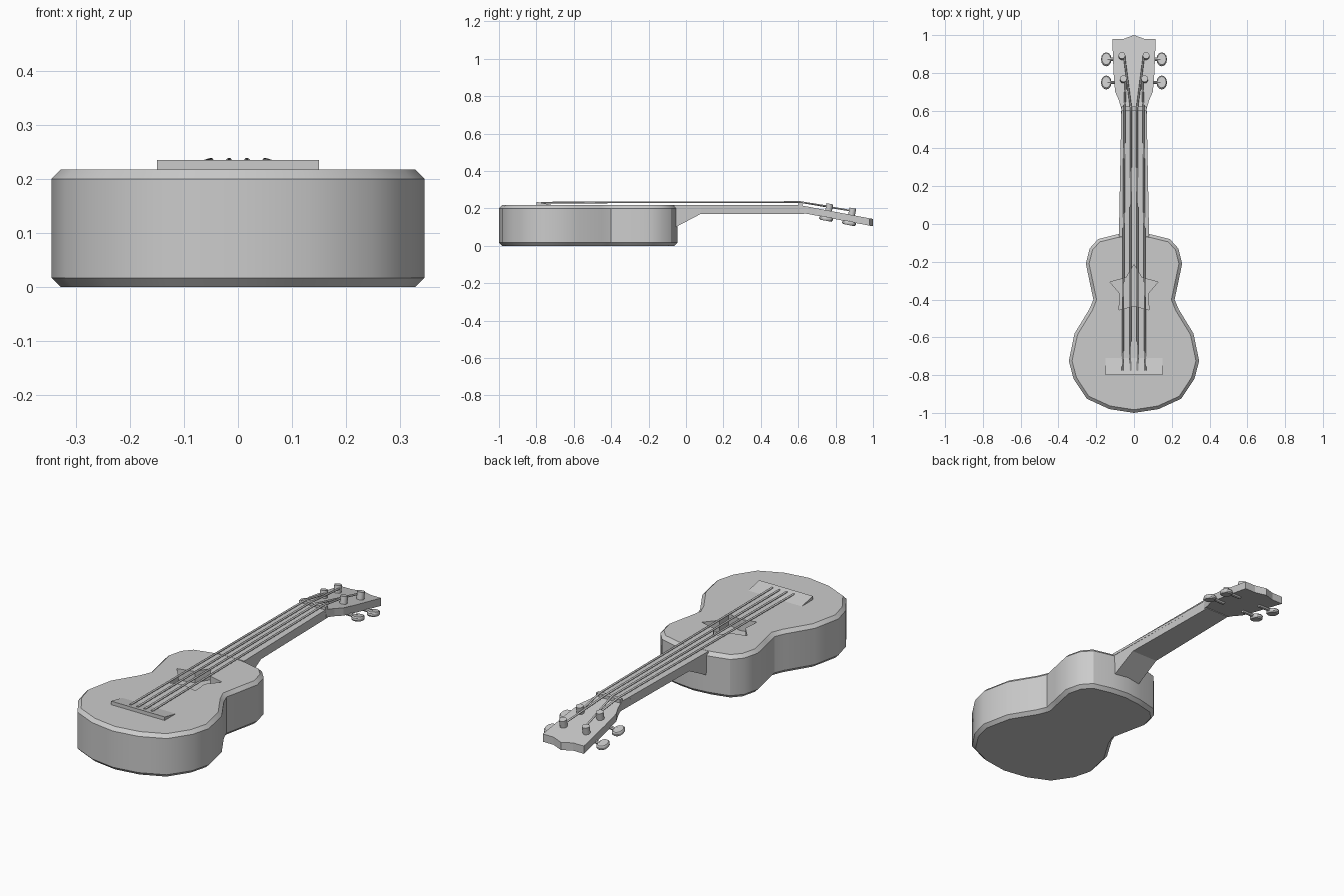
import bpy, bmesh, math
from mathutils import Matrix, Vector

if "Cube" in bpy.data.objects:
    bpy.data.objects.remove(bpy.data.objects["Cube"])

mat = bpy.data.materials.new("plain grey")
mat.use_nodes = True
mat.diffuse_color = (0.6, 0.6, 0.6, 1)
mat.node_tree.nodes["Principled BSDF"].inputs["Base Color"].default_value = (0.6, 0.6, 0.6, 1)

SLOPE = 0.189                      # downward tilt of the headstock
TILT = Matrix.Rotation(-math.atan(SLOPE), 4, 'X')


def head_z(y):
    return 0.217 - SLOPE * (y - 0.61)


def make(name, bm, smooth=None):
    bmesh.ops.recalc_face_normals(bm, faces=bm.faces)
    mesh = bpy.data.meshes.new(name)
    bm.to_mesh(mesh)
    bm.free()
    mesh.materials.append(mat)
    obj = bpy.data.objects.new(name, mesh)
    bpy.context.collection.objects.link(obj)
    if smooth:
        bpy.ops.object.select_all(action='DESELECT')
        obj.select_set(True)
        bpy.context.view_layer.objects.active = obj
        bpy.ops.object.shade_smooth_by_angle(angle=math.radians(smooth))
    return obj


def loft(name, rings, smooth=None):
    """Skin a stack of equal-length point rings and cap both ends."""
    bm = bmesh.new()
    vs = [[bm.verts.new(p) for p in ring] for ring in rings]
    for a, b in zip(vs, vs[1:]):
        for i in range(len(a)):
            j = (i + 1) % len(a)
            bm.faces.new((a[i], a[j], b[j], b[i]))
    bm.faces.new(vs[0])
    bm.faces.new(vs[-1])
    return make(name, bm, smooth)


def mirrored(half):
    """Close a right-hand outline, given from centre to centre, across x = 0."""
    return half + [(-x, y) for x, y in reversed(half) if x > 0]


def inset(outline, d):
    """Move every outline corner inward by d along its corner normal."""
    out = []
    for i, p in enumerate(outline):
        p = Vector(p)
        a = (p - Vector(outline[i - 1])).normalized()
        b = (Vector(outline[(i + 1) % len(outline)]) - p).normalized()
        n = Vector((a.y + b.y, -a.x - b.x)).normalized()
        out.append(tuple(p - n * d * -1))
    return out


def tube(name, points, r, sides=8):
    curve = bpy.data.curves.new(name, 'CURVE')
    curve.dimensions = '3D'
    curve.bevel_depth = r
    curve.bevel_resolution = 1
    curve.use_fill_caps = True
    spline = curve.splines.new('POLY')
    spline.points.add(len(points) - 1)
    for sp, p in zip(spline.points, points):
        sp.co = (*p, 1)
    curve.materials.append(mat)
    obj = bpy.data.objects.new(name, curve)
    bpy.context.collection.objects.link(obj)


# Body: waisted outline with chamfered top and bottom rims
outline = mirrored([(0, -0.045), (0.09, -0.055), (0.19, -0.08), (0.235, -0.13),
                    (0.255, -0.21), (0.232, -0.32), (0.215, -0.4), (0.236, -0.45),
                    (0.315, -0.58), (0.345, -0.725), (0.32, -0.82), (0.25, -0.925),
                    (0.13, -0.98), (0, -1.0)])
small = inset(outline, 0.017)
body = loft("body", [[(x, y, z) for x, y in o] for o, z in
                     ((small, 0), (outline, 0.017), (outline, 0.2), (small, 0.217))], 32)

# Star-shaped sound hole cut into the top
star = mirrored([(0, -0.215), (0.042, -0.285), (0.127, -0.307), (0.073, -0.37),
                 (0.08, -0.455), (0, -0.434)])
cutter = loft("sound_hole_cutter", [[(x, y, z) for x, y in star] for z in (0.16, 0.3)])
cutter.hide_render = True
cutter.hide_viewport = True
cut = body.modifiers.new("sound_hole", 'BOOLEAN')
cut.object = cutter
cut.solver = 'EXACT'

# Bridge: a wedge falling towards the neck
loft("bridge", [[(x, -0.8, 0.21), (x, -0.8, 0.235), (x, -0.71, 0.217), (x, -0.71, 0.21)]
                for x in (-0.15, 0.15)])

# Neck with sloping heel
loft("neck", [[(-w, y, 0.207), (w, y, 0.207), (w * 0.97, y, low), (-w * 0.97, y, low)]
              for y, w, low in ((-0.07, 0.078, 0.1), (-0.055, 0.078, 0.1),
                                (0.08, 0.076, 0.171), (0.63, 0.067, 0.171))])

# Fretboard and nut
loft("fretboard", [[(-w, y, 0.205), (w, y, 0.205), (w, y, 0.218), (-w, y, 0.218)]
                   for y, w in ((-0.065, 0.08), (0.61, 0.067))])
loft("nut", [[(-0.067, y, 0.2), (0.067, y, 0.2), (0.067, y, 0.232), (-0.067, y, 0.232)]
             for y in (0.602, 0.622)])

# Headstock: flared plate, tilted back
head = mirrored([(0, 0.61), (0.067, 0.61), (0.08, 0.655), (0.1, 0.7), (0.108, 0.8),
                 (0.115, 0.98), (0.055, 0.98), (0, 1.0)])
loft("headstock", [[(x, y, head_z(y) - d) for x, y in head] for d in (0.039, 0)])


def cylinder(name, matrix, r, depth, sides, bevel=0):
    bm = bmesh.new()
    bmesh.ops.create_cone(bm, cap_ends=True, segments=sides, radius1=r, radius2=r, depth=depth)
    if bevel:
        rim = [e for e in bm.edges if abs(e.verts[0].co.z - e.verts[1].co.z) < 1e-5]
        bmesh.ops.bevel(bm, geom=rim, offset=bevel, segments=1, affect='EDGES')
    bm.transform(matrix)
    make(name, bm, 40)


# Tuners and strings, in mirrored pairs
for side, s in (("left", 1), ("right", -1)):
    for row, px, y, sx, nx in (("lower", 0.056, 0.765, 0.06, 0.05),
                               ("upper", 0.064, 0.888, 0.02, 0.016)):
        z = head_z(y)
        place = Matrix.Translation((s * px, y, z + 0.013)) @ TILT
        cylinder(f"{side}_{row}_tuner_post", place, 0.018, 0.048, 12)
        ky = y - 0.016
        kz = head_z(ky) - 0.046
        knob = Matrix.Translation((s * 0.147, ky, kz)) @ TILT @ Matrix.Diagonal((0.75, 1, 1, 1))
        cylinder(f"{side}_{row}_tuner_knob", knob, 0.037, 0.022, 12, 0.006)
        shaft = Matrix.Translation((s * 0.1, ky, kz + 0.004)) @ Matrix.Rotation(math.pi / 2, 4, 'Y')
        cylinder(f"{side}_{row}_tuner_shaft", shaft, 0.009, 0.08, 8)
        tube(f"{side}_{row}_string", [(s * sx, -0.775, 0.231), (s * nx, 0.612, 0.234),
                                      (s * (px - 0.012), y, z + 0.022)], 0.005)
